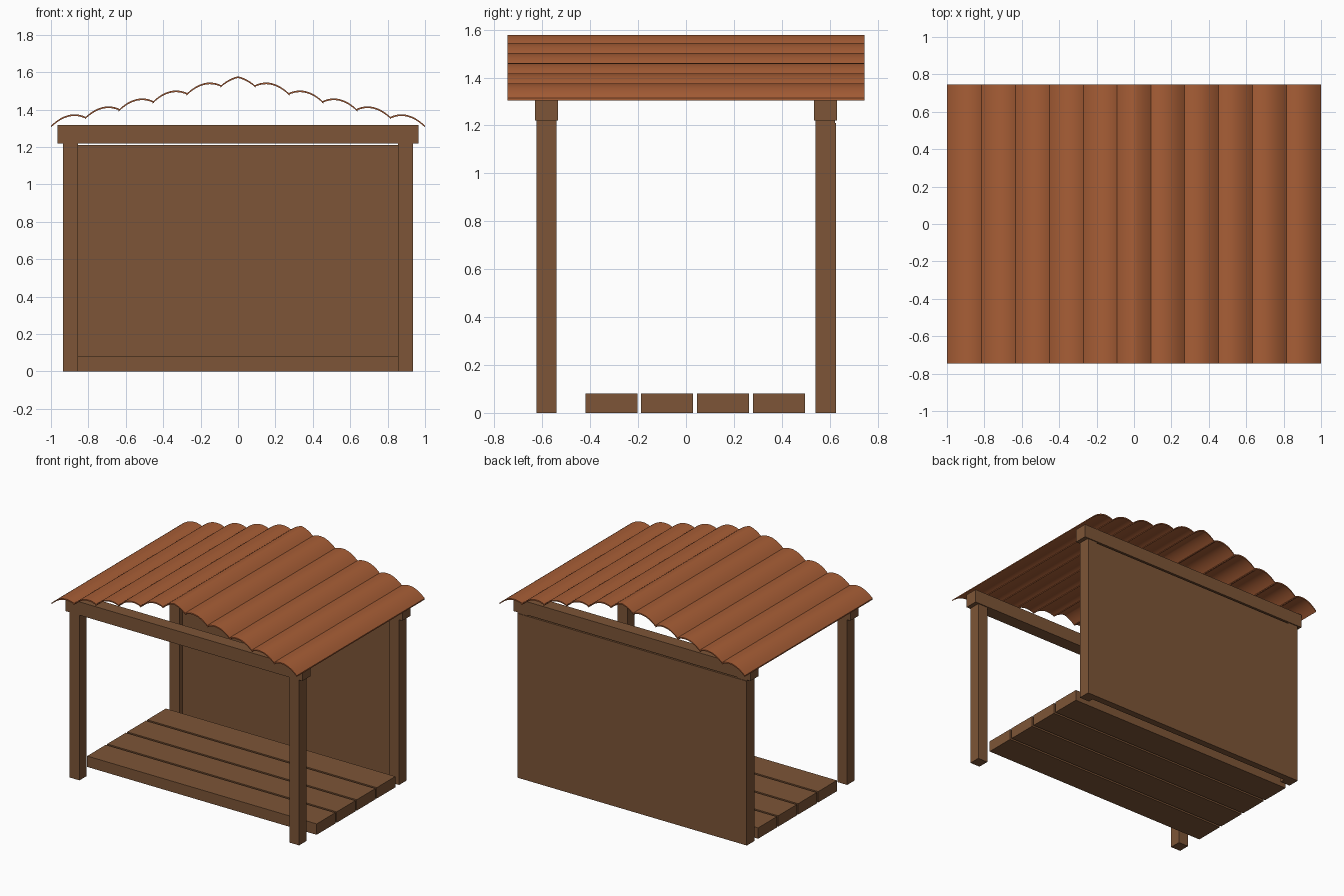
import bpy
import bmesh
import math

cube = bpy.data.objects.get("Cube")
if cube:
    bpy.data.objects.remove(cube, do_unlink=True)


def make_material(name, color):
    mat = bpy.data.materials.new(name)
    mat.use_nodes = True
    mat.diffuse_color = color
    node = next(n for n in mat.node_tree.nodes if n.type == 'BSDF_PRINCIPLED')
    node.inputs["Base Color"].default_value = color
    return mat


WOOD = make_material("brown wood", (0.205, 0.091, 0.038, 1))
TILE = make_material("terracotta", (0.39, 0.112, 0.037, 1))


def add_object(name, bm, mat):
    mesh = bpy.data.meshes.new(name)
    bmesh.ops.recalc_face_normals(bm, faces=bm.faces)
    bm.to_mesh(mesh)
    bm.free()
    mesh.materials.append(mat)
    obj = bpy.data.objects.new(name, mesh)
    bpy.context.collection.objects.link(obj)
    return obj


def box(name, xs, ys, zs):
    """Box between the given pairs of limits."""
    bm = bmesh.new()
    bmesh.ops.create_cube(bm, size=1)
    for v in bm.verts:
        v.co = [lim[0] if c < 0 else lim[1] for c, lim in zip(v.co, (xs, ys, zs))]
    return add_object(name, bm, WOOD)


def tile(name, outer, thickness=0.009, depth=0.745):
    """Thin curved sheet: an x-z profile swept from front to back."""
    loop = outer + [(x, z - thickness) for x, z in reversed(outer)]
    bm = bmesh.new()
    face = bm.faces.new([bm.verts.new((x, -depth, z)) for x, z in loop])
    swept = bmesh.ops.extrude_face_region(bm, geom=[face], use_keep_orig=True)
    for v in swept["geom"]:
        if isinstance(v, bmesh.types.BMVert):
            v.co.y = depth
    obj = add_object(name, bm, TILE)
    bpy.ops.object.select_all(action='DESELECT')
    obj.select_set(True)
    bpy.context.view_layer.objects.active = obj
    bpy.ops.object.shade_smooth_by_angle(angle=math.radians(30))
    return obj


def bowed(start, end, bow, steps):
    """Points along a chord, bowed upward."""
    pts = []
    for i in range(steps + 1):
        t = i / steps
        pts.append((start[0] + (end[0] - start[0]) * t,
                    start[1] + (end[1] - start[1]) * t + bow * 4 * t * (1 - t)))
    return pts


# Posts and the beams resting on them
for label, y in (("front", -0.582), ("back", 0.582)):
    for side, sx in (("left", 1), ("right", -1)):
        xs = sorted((sx * 0.855, sx * 0.935))
        box(f"{label}_{side}_post", xs, (y - 0.042, y + 0.041), (0, 1.22))
    box(f"{label}_beam", (-0.965, 0.965), (y - 0.048, y + 0.048), (1.22, 1.318))

# Back wall, with a narrow gap under the beam
box("back_wall", (-0.934, 0.934), (0.577, 0.627), (0, 1.21))

# Floor planks
for i in range(4):
    y = -0.42 + i * 0.233
    box(f"floor_plank_{i + 1}", (-0.935, 0.935), (y, y + 0.217), (0, 0.08))

# Ridge tile with a slight point
half = bowed((0, 1.578), (0.094, 1.527), 0.008, 6)
tile("ridge_tile", [(-x, z) for x, z in reversed(half[1:])] + half)

# Overlapping roof tiles stepping down both sides
for i in range(5):
    x, z = 0.088 + 0.181 * i, 1.53 - 0.0425 * i
    arc = bowed((x, z), (x + 0.188, z - 0.046), 0.034, 12)
    tile(f"left_roof_tile_{i + 1}", arc)
    tile(f"right_roof_tile_{i + 1}", [(-px, pz) for px, pz in arc])
